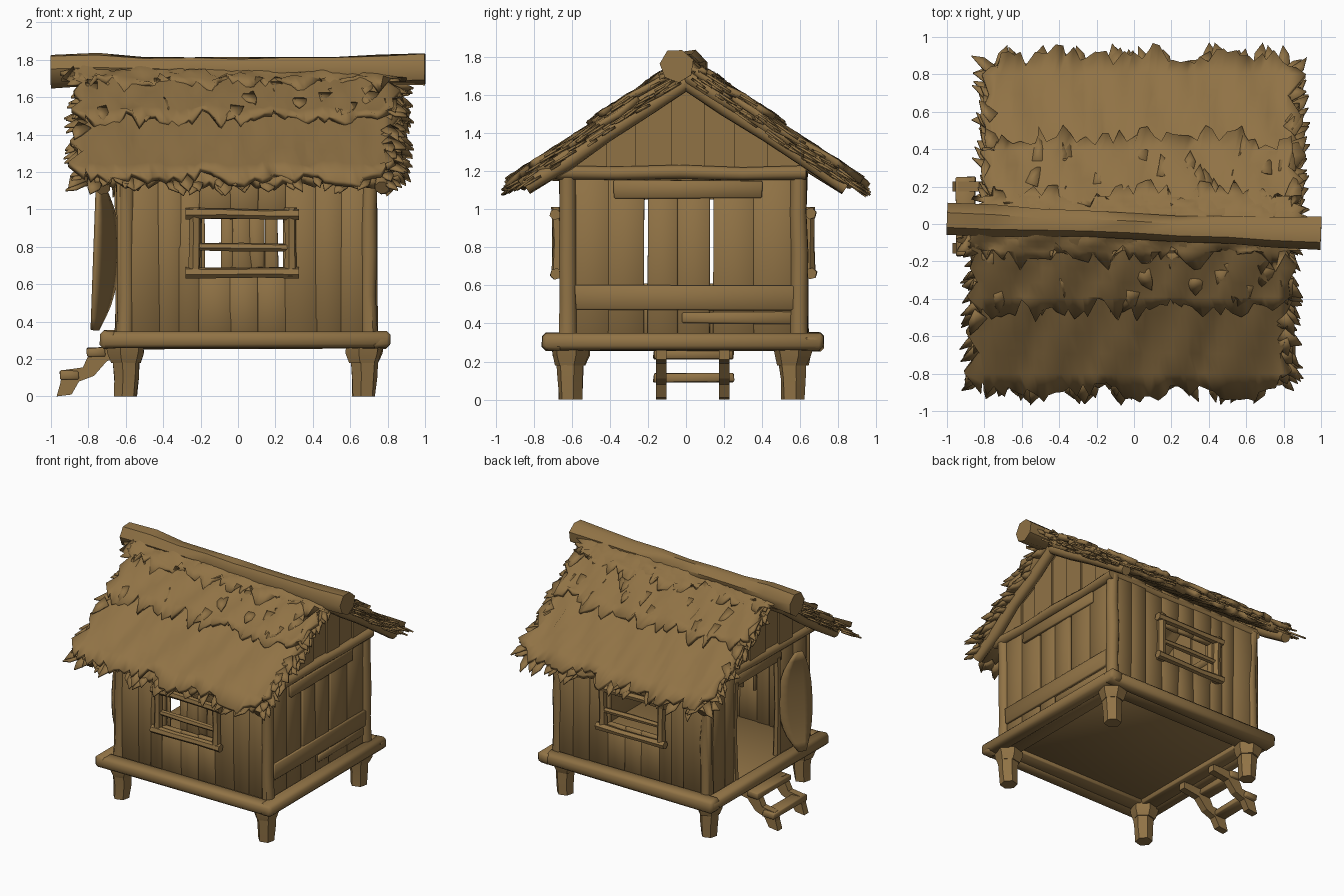
import bpy, bmesh, math, random
from mathutils import Vector

if "Cube" in bpy.data.objects:
    bpy.data.objects.remove(bpy.data.objects["Cube"])
random.seed(4)
R = random.uniform

wood = bpy.data.materials.new("straw_brown")
wood.diffuse_color = (0.28, 0.17, 0.06, 1)
wood.use_nodes = True
wood.node_tree.nodes["Principled BSDF"].inputs["Base Color"].default_value = wood.diffuse_color


def finish(name, bm, thickness=0, smooth=True):
    bmesh.ops.recalc_face_normals(bm, faces=bm.faces)
    me = bpy.data.meshes.new(name)
    bm.to_mesh(me)
    bm.free()
    ob = bpy.data.objects.new(name, me)
    bpy.context.collection.objects.link(ob)
    me.materials.append(wood)
    if thickness:
        mod = ob.modifiers.new("thickness", 'SOLIDIFY')
        mod.thickness, mod.offset = thickness, 0
    if smooth:
        bpy.ops.object.select_all(action='DESELECT')
        ob.select_set(True)
        bpy.context.view_layer.objects.active = ob
        bpy.ops.object.shade_smooth_by_angle(angle=math.radians(50))
    return ob


def log(name, p, q, radii, sides=8, wobble=0.006):
    """Rough log from p to q with one radius per evenly spaced ring."""
    p, q = Vector(p), Vector(q)
    axis = (q - p).normalized()
    u = axis.orthogonal().normalized()
    v = axis.cross(u)
    bm = bmesh.new()
    rings = []
    for i, r in enumerate(radii):
        c = p.lerp(q, i / (len(radii) - 1)) + (u * R(-1, 1) + v * R(-1, 1)) * wobble
        rings.append([bm.verts.new(c + (u * math.cos(a) + v * math.sin(a)) * r * R(0.95, 1.05))
                      for a in [2 * math.pi * (k + .5) / sides for k in range(sides)]])
    for a, b in zip(rings, rings[1:]):
        for k in range(sides):
            bm.faces.new((a[k], a[k - 1], b[k - 1], b[k]))
    bm.faces.new(rings[0])
    bm.faces.new(rings[-1])
    return finish(name, bm)


def board(name, lo, hi, jitter=0.006, bevel=0.006):
    """Hand-cut board between two corners."""
    bm = bmesh.new()
    bmesh.ops.create_cube(bm, size=1)
    for v in bm.verts:
        for k in range(3):
            v.co[k] = (lo[k] + hi[k]) / 2 + v.co[k] * (hi[k] - lo[k]) + R(-jitter, jitter)
    bmesh.ops.bevel(bm, geom=bm.edges[:], offset=bevel, segments=1, affect='EDGES')
    return finish(name, bm)


X0, X1, Y0, Y1 = -0.60, 0.70, -0.62, 0.595       # corner post centres

# Floor panel inside a frame of wide boards, squared edge timbers and legs
board("floor", (-0.66, -0.68, 0.30), (0.73, 0.64, 0.34), 0)
for y in (-0.70, 0.665):
    board("floor_edge_long", (-0.735, y - .055, 0.257), (0.81, y + .055, 0.35), .006, .02)
    c = y - math.copysign(.08, y)
    board("frame_board_long", (-0.70, c - .08, 0.27), (0.77, c + .07, 0.32), .003)
for x in (-0.685, 0.76):
    board("floor_edge_short", (x - .052, -0.755, 0.26), (x + .052, 0.72, 0.348), .006, .02)
    c = x - math.copysign(.08, x)
    board("frame_board_short", (c - .07, -0.70, 0.266), (c + .07, 0.66, 0.32), .003)
for x in (-0.60, 0.675):
    for y in (-0.605, 0.56):
        log("leg", (x, y, 0.0), (x, y, 0.22), [.062, .068, .076], 6, .004)
        log("leg_cap", (x, y, 0.18), (x, y, 0.28), [.08, .098, .105], 6, .004)

# Corner posts and wall-top beams
for x in (X0, X1):
    for y in (Y0, Y1):
        log("corner_post", (x, y, 0.32), (x, y, 1.2), [.05, .046, .048, .045, .046])
    log("gable_beam", (x + math.copysign(.02, x), -0.70, 1.19), (x + math.copysign(.02, x), 0.63, 1.19),
        [.04, .038, .04, .037, .04])
for y in (Y0, Y1):
    log("eave_beam", (X0, y, 1.2), (X1, y, 1.2), [.035] * 4)


def roof_z(d):
    return 1.73 - 0.665 * d


# Front and back walls of upright planks, open at the window
WX0, WX1, WZ0, WZ1 = -0.20, 0.25, 0.69, 0.95
for y, s in ((-0.635, -1), (0.607, 1)):
    cuts = [-0.64, -0.42, -0.31, WX0, -0.04, 0.10, WX1, 0.42, 0.55, 0.70]
    for a, b in zip(cuts, cuts[1:]):
        off = R(-.008, .008)
        spans = [(0.33, 1.24)]
        if a >= WX0 - .01 and b <= WX1 + .01:
            spans = [(0.33, WZ0), (WZ1, 1.24)]
        for z0, z1 in spans:
            board("wall_plank", (a - .007, y - .018 + off, z0), (b + .007, y + .018 + off, z1), .004)
    # Window frame with overlapping rails and a middle bar
    f = y + s * 0.038
    for z in (0.66, 0.975):
        log("window_rail", (-0.28, f + s * .012, z), (0.325, f + s * .012, z), [.031, .027, .027, .031], 6, .004)
    for x in (-0.235, 0.28):
        log("window_jamb", (x, f, 0.64), (x, f, 1.01), [.034, .03, .034], 6, .004)
    log("window_bar", (-0.22, f, 0.80), (0.27, f, 0.80), [.02, .024, .02], 6, .004)
# Loose boards behind the front window
for a, b in ((-0.21, -0.18), (-0.09, -0.03), (-0.035, 0.07), (0.06, 0.14), (0.15, 0.215)):
    board("inner_board", (a, -0.60, 0.6), (b, -0.58, 1.0), .008)

# Right wall: planks with two see-through slits between horizontal boards
cuts = [(-0.60, -0.40), (-0.41, -0.22), (-0.20, -0.043), (-0.045, 0.125), (0.145, 0.36), (0.35, 0.59)]
for a, b in cuts:
    board("side_plank", (0.68, a, 0.33), (0.715, b, 1.18), .003)
for a, b in ((0.33, 0.61), (1.05, 1.19)):
    board("side_backing", (0.675, -0.58, a), (0.69, 0.56, b), 0, .002)
board("side_low_board", (0.70, -0.58, 0.47), (0.735, 0.60, 0.60))
board("side_top_board", (0.70, -0.38, 1.06), (0.735, 0.40, 1.15))
board("side_foot_board", (0.70, -0.02, 0.40), (0.725, 0.58, 0.46))

# Left wall: planks on both sides of the doorway
for a, b in ((-0.60, -0.42), (-0.43, -0.25), (0.29, 0.43), (0.42, 0.58)):
    board("door_side_plank", (-0.64, a, 0.33), (-0.605, b, 1.18), .004)
board("door_lintel", (-0.65, -0.27, 1.09), (-0.60, 0.31, 1.17))
for y in (-0.245, 0.29):
    log("door_jamb", (-0.63, y, 0.33), (-0.63, y, 1.12), [.028, .025, .028], 6)

# Gable planks cut to the roof slope
for x in (-0.62, 0.695):
    ys = [-0.62, -0.42, -0.26, -0.08, 0.10, 0.25, 0.43, 0.61]
    for i, (a, b) in enumerate(zip(ys, ys[1:])):
        a, b = a - .006, b + .006
        bm = bmesh.new()
        prof = [(a, 1.17), (b, 1.17), (b, roof_z(abs(b)) - .03)]
        if a < 0 < b:
            prof.append((0, roof_z(0) - .03))
        prof.append((a, roof_z(abs(a)) - .03))
        o = 0.008 * (-1) ** i + R(-.003, .003)
        bm.faces.new([bm.verts.new((x + o, y, z)) for y, z in prof])
        finish("gable_plank", bm, 0.03, False)

# Open rounded door leaf, leaning out beside the doorway
bm = bmesh.new()
rows = []
for i in range(13):
    t = -1 + 2 * i / 12
    w = max(0.1, 1 - abs(t) ** 2.2) ** 0.65
    row = []
    for k in range(5):
        c = w * (k / 2 - 1)
        row.append(bm.verts.new((-0.765 + 0.06 * (w + c) + 0.014 * t, -0.37 + 0.12 * c, 0.745 + 0.39 * t)))
    rows.append(row)
for a, b in zip(rows, rows[1:]):
    for k in range(4):
        bm.faces.new((a[k], a[k + 1], b[k + 1], b[k]))
finish("door_leaf", bm, 0.022)

# Short ladder below the doorway
for y in (-0.13, 0.20):
    bm = bmesh.new()
    prof = [(-0.97, 0), (-0.89, .01), (-0.85, .08), (-0.77, .11), (-0.70, .19), (-0.56, .21),
            (-0.56, .26), (-0.78, .26), (-0.83, .155), (-0.94, .14), (-0.95, .07)]
    bm.faces.new([bm.verts.new((x, y, z)) for x, z in prof])
    finish("ladder_side", bm, 0.055, False)
for x, z in ((-0.90, 0.115), (-0.76, 0.235)):
    board("ladder_tread", (x - .05, -0.17, z - .025), (x + .05, 0.25, z + .025))


def thatch(name, s, d0, d1, x0, x1, lift, flare, thick, jag):
    """Sagging sheet of straw on one roof slope with ragged lower and side edges."""
    n, m = 46, 6
    bm = bmesh.new()
    grid = []
    ph = R(0, 6)
    for j in range(m + 1):
        t = j / m
        row = []
        for i in range(n + 1):
            x = x0 + (x1 - x0) * i / n + R(-.014, .014)
            d = d0 + (d1 - d0) * t
            if j == m:
                d += R(-jag, jag) + 0.4 * jag * math.sin(i * .5 + ph) - (.05 if i in (0, 1, n - 1, n) else 0)
            if i in (0, n):
                x += (R(0, .06) if j % 2 else R(-.03, 0)) * (1 if i else -1)
            z = roof_z(d) + lift + flare * t + 0.01 * math.sin(i * 0.7 + ph + j) + R(-.01, .01)
            row.append(bm.verts.new((x, s * d, z)))
        grid.append(row)
    for a, b in zip(grid, grid[1:]):
        for i in range(n):
            bm.faces.new((a[i], a[i + 1], b[i + 1], b[i]))
    finish(name, bm, thick)


# Thatched roof: base sheet plus overlapping courses, on both slopes
for s in (-1, 1):
    lo, hi = (-0.85, 0.82) if s < 0 else (-0.78, 0.86)
    thatch("thatch_base", s, 0.0, 0.84, lo + .03, hi - .03, -.02, 0, 0.05, .03)
    thatch("thatch_lower", s, 0.25, 0.90, lo, hi, 0.015, 0.015, 0.035, .045)
    thatch("thatch_upper", s, 0.0, 0.46, lo, hi, 0.035, 0.02, 0.03, .055)
    thatch("thatch_cap", s, 0.0, 0.17, lo - .05, hi + .02, 0.04, 0.02, 0.025, .06)
    # Straw tufts along gable edges, eaves and courses
    bm = bmesh.new()

    def tuft(x, d, lift, dx, dd, w):
        base = Vector((x, s * d, roof_z(d) + lift))
        step = Vector((dx, s * dd, -0.665 * dd + R(-.01, .015)))
        side = Vector((-dd, s * dx, -0.665 * dx)).normalized() * w
        a, b, c, e, f = [bm.verts.new(p) for p in (base - side, base + side, base + step * .6 + side * .7,
                         base + step + side * R(-.6, .6), base + step * .6 - side * .8)]
        bm.faces.new((a, b, c, e, f))
    for k in range(44):
        d = 0.06 + 0.77 * k / 44
        for x, out in ((lo + .03, -1), (hi - .03, 1)):
            tuft(x, d, R(-.06, .045), out * R(.03, .11), R(.03, .10), R(.025, .045))
    for k in range(30):
        tuft(R(lo + .05, hi - .05), 0.83, R(-.03, .02), R(-.03, .03), R(.07, .14), R(.03, .05))
    for k in range(20):
        d = R(.08, .38)
        tuft(R(lo, hi), d, .045 + .04 * d, R(-.04, .04), R(.09, .15), R(.03, .05))
    finish("straw_tufts", bm, 0.012)
    # Rafter logs under the gable edges
    for x in (-0.72, 0.77):
        log("rafter", (x, 0, roof_z(0) - .06), (x, s * 0.84, roof_z(.84) - .06), [.042, .045, .042, .045, .04])

# Slanting ridge log with thicker ends
log("ridge_log", (-1.0, 0.03, 1.745), (1.0, -0.05, 1.75), [.092, .09, .076, .073, .073, .073, .076, .084, .09], 7, .004)
